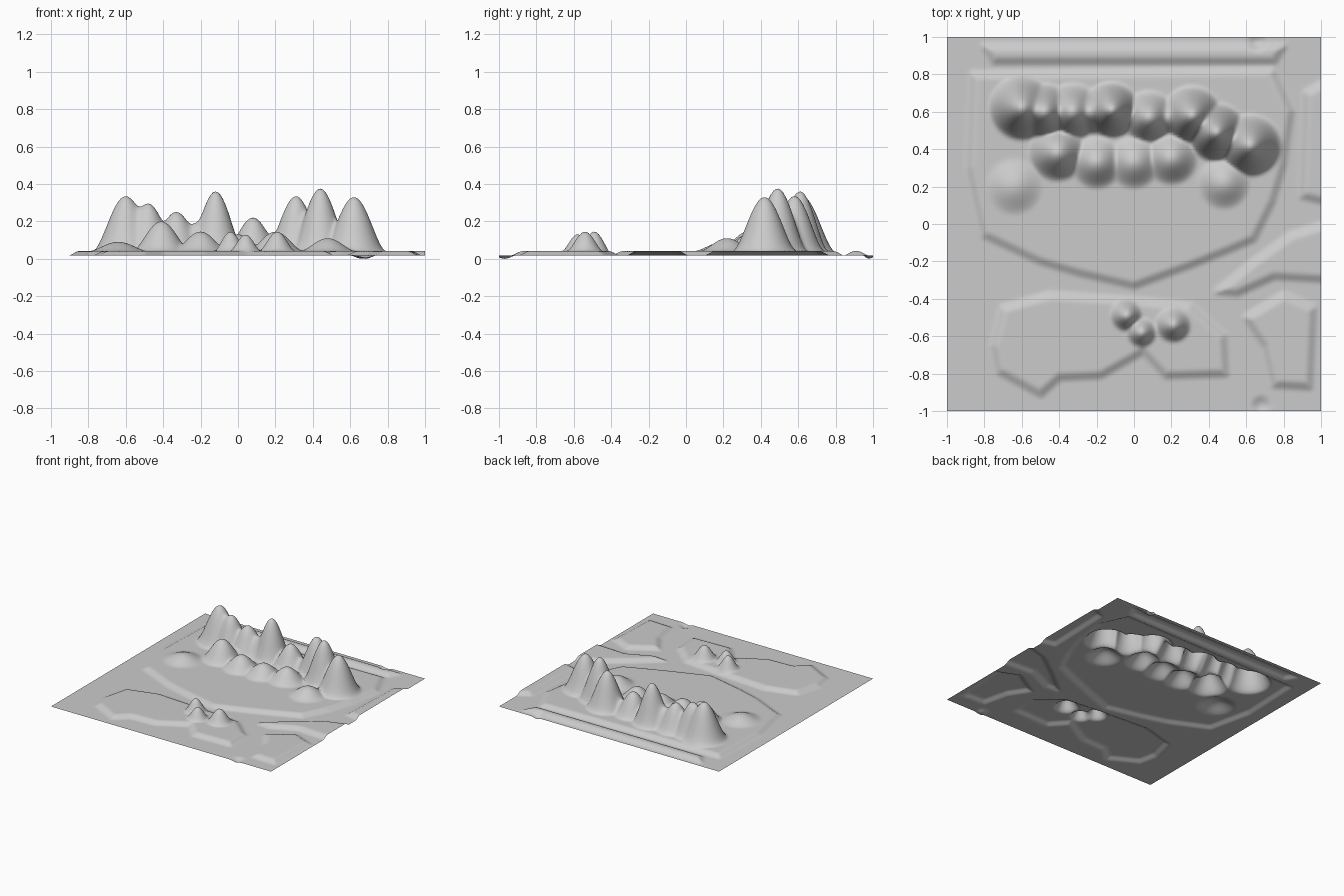
import bpy, bmesh, math

LOW, HIGH = 0.017, 0.041   # valley floor and plateau levels

# Hills: x, y, summit z, radius
HILLS = [
    (-0.60, 0.62, 0.335, 0.18), (-0.48, 0.60, 0.295, 0.16), (-0.33, 0.60, 0.250, 0.16),
    (-0.22, 0.60, 0.190, 0.13), (-0.12, 0.61, 0.360, 0.155), (0.08, 0.57, 0.220, 0.15),
    (0.19, 0.57, 0.130, 0.11), (0.31, 0.58, 0.335, 0.165), (0.44, 0.49, 0.375, 0.165),
    (0.62, 0.42, 0.330, 0.175),
    (-0.64, 0.20, 0.090, 0.16), (-0.41, 0.38, 0.200, 0.16), (-0.20, 0.33, 0.145, 0.15),
    (0.00, 0.33, 0.130, 0.15), (0.20, 0.35, 0.145, 0.15), (0.48, 0.22, 0.110, 0.15),
    (-0.04, -0.49, 0.145, 0.09), (0.04, -0.58, 0.130, 0.085), (0.21, -0.54, 0.145, 0.10),
]
# Small hollows below the valley floor: x, y, radius
HOLLOWS = [(0.68, -0.97, 0.06), (0.66, 0.97, 0.06)]

# Outlines of the raised plateaus
PLATEAUS = [
    [(-0.86, 0.80), (0.74, 0.82), (0.84, 0.60), (0.80, 0.32), (0.74, 0.12), (0.64, -0.08),
     (0.50, -0.14), (0.30, -0.22), (0.00, -0.33), (-0.30, -0.26), (-0.50, -0.20),
     (-0.80, -0.06), (-0.88, 0.30)],
    [(-0.70, -0.45), (-0.45, -0.38), (0.00, -0.41), (0.30, -0.44), (0.48, -0.60),
     (0.49, -0.80), (0.17, -0.81), (0.05, -0.68), (-0.18, -0.81), (-0.40, -0.82),
     (-0.50, -0.91), (-0.72, -0.79), (-0.75, -0.65)],
    [(0.45, -0.36), (0.62, -0.22), (0.84, -0.06), (1.10, 0.02), (1.10, -0.30), (0.75, -0.28),
     (0.55, -0.37)],
    [(0.60, -0.50), (0.80, -0.38), (0.96, -0.45), (0.94, -0.87), (0.75, -0.86), (0.70, -0.65)],
    [(-0.75, 0.87), (0.75, 0.87), (0.80, 0.95), (-0.80, 0.95)],
    [(0.90, 0.15), (1.10, 0.10), (1.10, 0.80), (0.92, 0.70)],
]


def signed_distance(x, y, poly):
    """Distance to an outline, positive inside."""
    best, inside = 9.0, False
    for (ax, ay), (bx, by) in zip(poly, poly[1:] + poly[:1]):
        dx, dy = bx - ax, by - ay
        t = max(0, min(1, ((x - ax) * dx + (y - ay) * dy) / (dx * dx + dy * dy)))
        best = min(best, math.hypot(x - ax - t * dx, y - ay - t * dy))
        if (ay > y) != (by > y) and x < ax + dx * (y - ay) / dy:
            inside = not inside
    return best if inside else -best


def bell(x, y, cx, cy, r):
    q = ((x - cx) ** 2 + (y - cy) ** 2) / (r * r)
    return (1 - q) ** 2 if q < 1 else 0.0


def height(x, y):
    d = max(signed_distance(x, y, p) for p in PLATEAUS)
    t = max(0, min(1, d / 0.06 + 0.5))
    z = LOW + (HIGH - LOW) * t * t * (3 - 2 * t)
    # blend the overlapping hills softly
    total = sum(((top - HIGH) * bell(x, y, cx, cy, r)) ** 5 for cx, cy, top, r in HILLS)
    z += total ** 0.2
    return z - LOW * max(bell(x, y, *h) for h in HOLLOWS)


# Terrain sheet
bm = bmesh.new()
bmesh.ops.create_grid(bm, x_segments=150, y_segments=150, size=1)
for v in bm.verts:
    v.co.z = max(0, height(v.co.x, v.co.y))
for f in bm.faces:
    f.smooth = True
mesh = bpy.data.meshes.new("terrain")
bm.to_mesh(mesh)
bm.free()
terrain = bpy.data.objects.new("terrain", mesh)
bpy.context.collection.objects.link(terrain)
